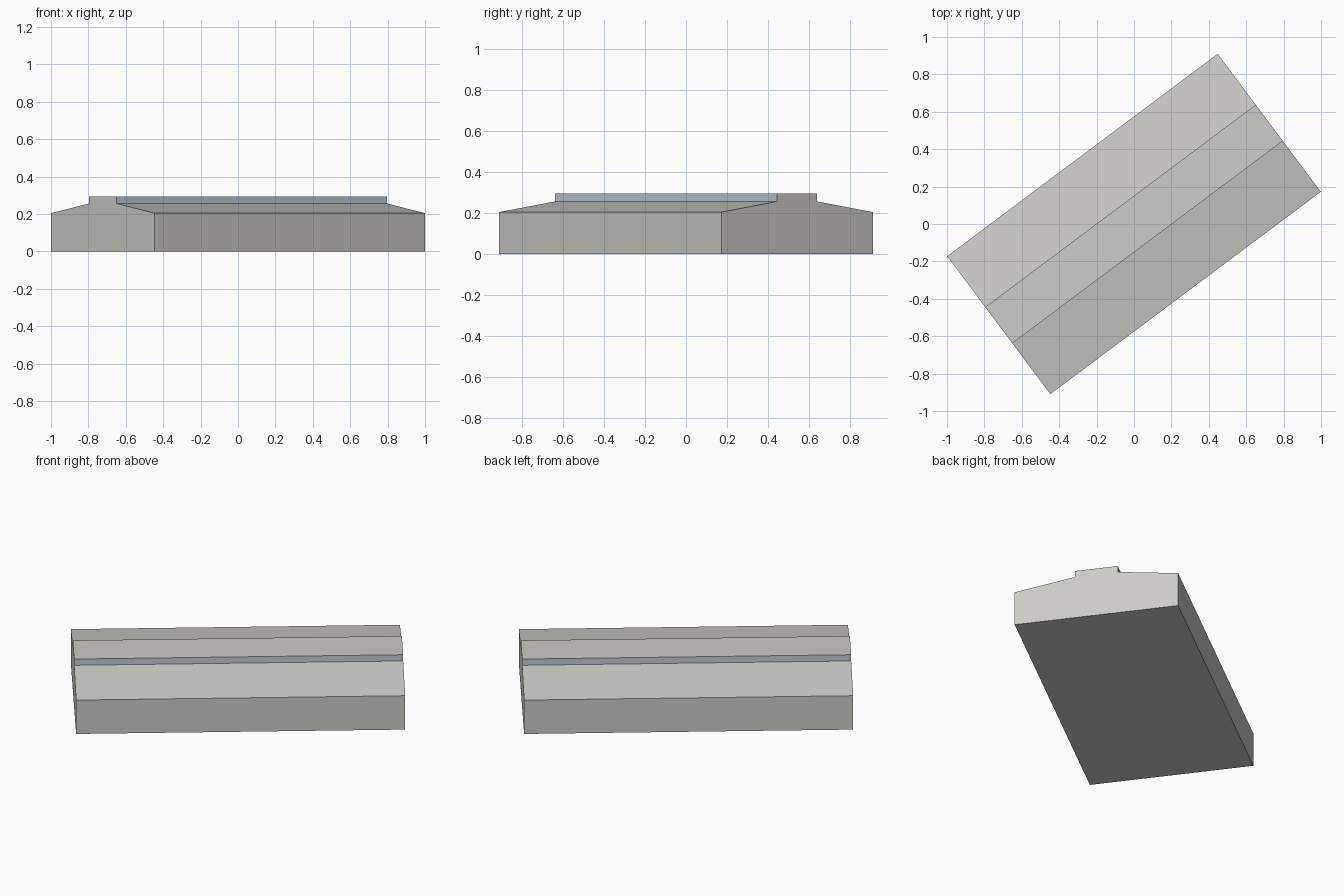
import bpy, bmesh, math

if "Cube" in bpy.data.objects:
    bpy.data.objects.remove(bpy.data.objects["Cube"])

LENGTH, WIDTH = 1.806, 0.921
ANGLE = math.radians(36.8)
EAVE, RIDGE, TOP = 0.205, 0.257, 0.295
HALF_MONITOR = 0.121

glass = bpy.data.materials.new("clerestory_glass")
glass.diffuse_color = (0.55, 0.61, 0.67, 1)
glass.use_nodes = True
glass.node_tree.nodes["Principled BSDF"].inputs["Base Color"].default_value = glass.diffuse_color

# Half of the gable section, mirrored into a closed profile
half = [(WIDTH / 2, 0), (WIDTH / 2, EAVE), (HALF_MONITOR, RIDGE), (HALF_MONITOR, TOP)]
profile = half + [(-y, z) for y, z in reversed(half)]

# Hall: section extruded along its length
bm = bmesh.new()
end = bm.faces.new([bm.verts.new((-LENGTH / 2, y, z)) for y, z in profile])
ext = bmesh.ops.extrude_face_region(bm, geom=[end], use_keep_orig=True)
moved = [g for g in ext["geom"] if isinstance(g, bmesh.types.BMVert)]
bmesh.ops.translate(bm, verts=moved, vec=(LENGTH, 0, 0))
bmesh.ops.recalc_face_normals(bm, faces=bm.faces)

# Glazed strips on both long sides of the raised roof
for f in bm.faces:
    if abs(f.normal.y) > 0.9 and f.calc_center_median().z > RIDGE:
        f.material_index = 1

mesh = bpy.data.meshes.new("warehouse_hall")
bm.to_mesh(mesh)
bm.free()
wall = bpy.data.materials.new("hall_grey")
wall.diffuse_color = (0.6, 0.595, 0.57, 1)
wall.use_nodes = True
wall.node_tree.nodes["Principled BSDF"].inputs["Base Color"].default_value = wall.diffuse_color
mesh.materials.append(wall)
mesh.materials.append(glass)
hall = bpy.data.objects.new("warehouse_hall", mesh)
hall.rotation_euler.z = ANGLE
bpy.context.collection.objects.link(hall)
